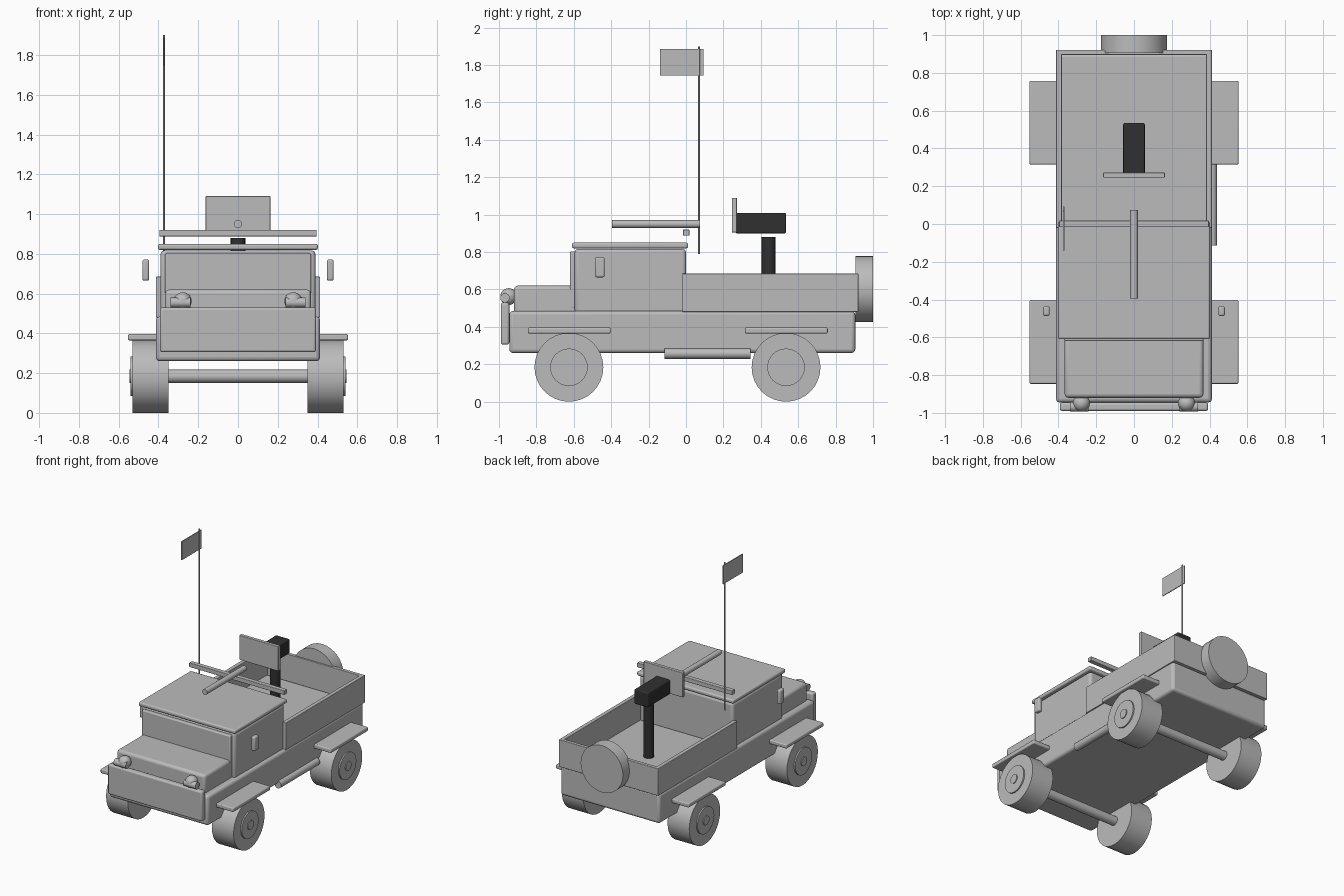
import bpy
import math
from mathutils import Vector

if "Cube" in bpy.data.objects:
    bpy.data.objects.remove(bpy.data.objects["Cube"], do_unlink=True)


def material(name, value):
    m = bpy.data.materials.new(name)
    m.use_nodes = True
    colour = (value, value, value, 1)
    m.diffuse_color = colour
    m.node_tree.nodes["Principled BSDF"].inputs["Base Color"].default_value = colour
    return m


GREY = material("plain grey", 0.5)
BLACK = material("gunmetal black", 0.03)


def finish(name, mat):
    o = bpy.context.object
    o.name = name
    o.data.materials.append(mat)
    return o


def box(name, x, y, z, mat=GREY, bevel=0.0):
    """Box from (min, max) ranges, with optional rounded edges."""
    lo, hi = Vector((x[0], y[0], z[0])), Vector((x[1], y[1], z[1]))
    bpy.ops.mesh.primitive_cube_add(size=1, location=(lo + hi) / 2)
    o = finish(name, mat)
    o.scale = hi - lo
    bpy.ops.object.transform_apply(location=False, rotation=False, scale=True)
    if bevel:
        b = o.modifiers.new("rounded edges", "BEVEL")
        b.width, b.segments = bevel, 3
        bpy.ops.object.shade_smooth_by_angle()
    return o


def rod(name, start, end, radius, mat=GREY, sides=32):
    """Cylinder between two points."""
    a, b = Vector(start), Vector(end)
    bpy.ops.mesh.primitive_cylinder_add(
        vertices=sides, radius=radius, depth=(b - a).length, location=(a + b) / 2,
        rotation=(b - a).to_track_quat("Z", "Y").to_euler())
    o = finish(name, mat)
    bpy.ops.object.shade_smooth_by_angle(angle=math.radians(35))
    return o


def wide(half):
    return (-half, half)


# Hull, bonnet and cab
box("chassis_body", wide(0.413), (-0.945, 0.905), (0.26, 0.485), bevel=0.02)
box("bonnet", wide(0.367), (-0.92, -0.57), (0.47, 0.62), bevel=0.02)
box("cab", wide(0.39), (-0.595, 0.0), (0.47, 0.817), bevel=0.02)
box("windscreen", wide(0.368), (-0.62, -0.59), (0.5, 0.803), bevel=0.008)
box("cab_roof", wide(0.402), (-0.61, 0.012), (0.82, 0.85), bevel=0.01)
box("front_bumper", wide(0.392), (-0.99, -0.945), (0.305, 0.53), bevel=0.012)

# Open cargo bed
box("tailgate", wide(0.413), (0.895, 0.922), (0.48, 0.685), bevel=0.004)
rod("spare_wheel", (0, 0.905, 0.603), (0, 1.0, 0.603), 0.176)

# Paired parts on each side
for side, s in (("left", 1), ("right", -1)):
    def span(a, b):
        return tuple(sorted((s * a, s * b)))

    box(side + "_bed_wall", span(0.382, 0.413), (-0.02, 0.905), (0.48, 0.685), bevel=0.004)
    box(side + "_mirror", span(0.447, 0.481), (-0.487, -0.435), (0.665, 0.772), bevel=0.01)
    bpy.ops.mesh.primitive_uv_sphere_add(
        segments=24, ring_count=12, radius=0.045, location=(s * 0.278, -0.948, 0.562))
    finish(side + "_headlight", GREY)
    bpy.ops.object.shade_smooth()
    rod(side + "_headlight_bracket", (s * 0.24, -0.968, 0.555), (s * 0.34, -0.968, 0.555), 0.025)
    for end, y in (("front", -0.626), ("rear", 0.535)):
        label = side + "_" + end
        rod(label + "_wheel", (s * 0.35, y, 0.184), (s * 0.53, y, 0.184), 0.184)
        rod(label + "_hub", (s * 0.52, y, 0.184), (s * 0.54, y, 0.184), 0.1)
        box(label + "_fender", span(0.4, 0.553), (y - 0.22, y + 0.223), (0.365, 0.396), bevel=0.007)

# Axles and exhaust
for end, y in (("front", -0.626), ("rear", 0.535)):
    rod(end + "_axle", (-0.546, y, 0.184), (0.546, y, 0.184), 0.034, sides=16)
rod("exhaust_pipe", (0.412, -0.115, 0.257), (0.412, 0.345, 0.257), 0.028, sides=16)

# Gun on its post, with shield, barrel and crossbar
rod("gun_post", (0, 0.442, 0.48), (0, 0.442, 0.88), 0.037, BLACK, sides=16)
box("gun_body", wide(0.057), (0.265, 0.535), (0.9, 1.01), BLACK, bevel=0.008)
box("gun_shield", wide(0.163), (0.245, 0.272), (0.905, 1.09), bevel=0.004)
rod("gun_barrel", (0, -0.395, 0.95), (0, 0.075, 0.95), 0.021, sides=16)
box("crossbar", wide(0.396), (-0.016, 0.018), (0.888, 0.92), bevel=0.003)

# Aerial with flag
rod("aerial", (-0.372, 0.07, 0.79), (-0.372, 0.07, 1.9), 0.005, sides=12)
box("flag", (-0.375, -0.369), (-0.14, 0.093), (1.745, 1.885))
